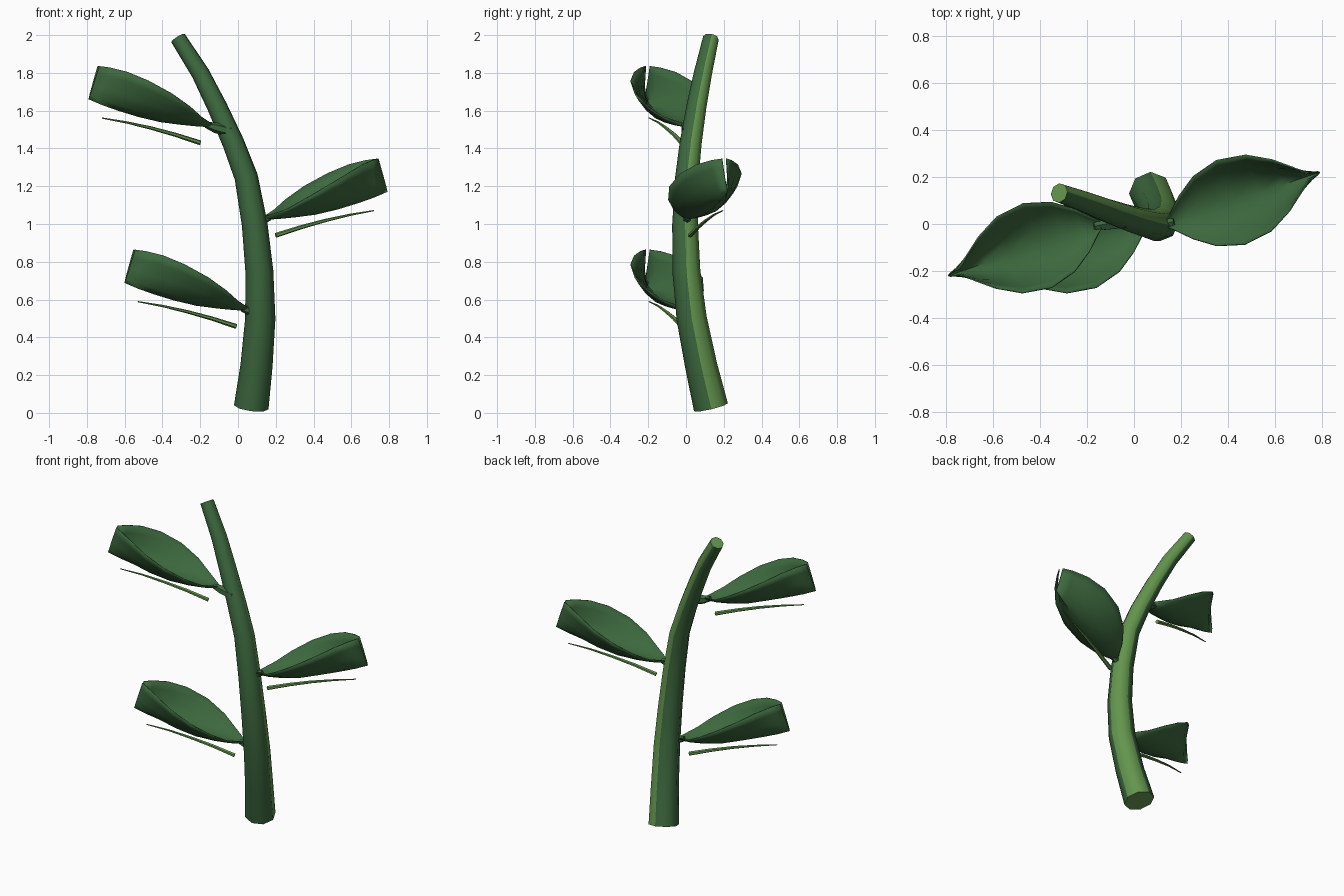
import bpy, bmesh
from math import cos, sin, pi, radians
from mathutils import Vector, Matrix

if "Cube" in bpy.data.objects:
    bpy.data.objects.remove(bpy.data.objects["Cube"])


def material(name, color):
    m = bpy.data.materials.new(name)
    m.use_nodes = True
    m.diffuse_color = color
    m.node_tree.nodes["Principled BSDF"].inputs["Base Color"].default_value = color
    return m


DARK = material("dark_green", (0.045, 0.138, 0.047, 1))
LIGHT = material("light_green", (0.125, 0.30, 0.075, 1))


def finish(name, bm, mats):
    bmesh.ops.recalc_face_normals(bm, faces=bm.faces)
    mesh = bpy.data.meshes.new(name)
    bm.to_mesh(mesh)
    bm.free()
    for m in mats:
        mesh.materials.append(m)
    ob = bpy.data.objects.new(name, mesh)
    bpy.context.collection.objects.link(ob)
    bpy.ops.object.select_all(action="DESELECT")
    ob.select_set(True)
    bpy.context.view_layer.objects.active = ob
    bpy.ops.object.shade_smooth_by_angle(angle=radians(50))
    return ob


def tube(name, path, sides, mats, stripe=()):
    """Capped tube along (x, y, z, radius) points; stripe sides and caps use the last material."""
    bm = bmesh.new()
    pts = [Vector(p[:3]) for p in path]
    rings = []
    for i, p in enumerate(pts):
        t = (pts[min(i + 1, len(pts) - 1)] - pts[max(i - 1, 0)]).normalized()
        ref = Vector((1, 0, 0)) if abs(t.x) < 0.7 else Vector((0, 0, 1))
        u = (ref - t * t.dot(ref)).normalized()
        v = t.cross(u)
        angles = [2 * pi * k / sides for k in range(sides)]
        rings.append([bm.verts.new(p + path[i][3] * (u * cos(a) + v * sin(a))) for a in angles])
    last = len(mats) - 1
    for a, b in zip(rings, rings[1:]):
        for k in range(sides):
            j = (k + 1) % sides
            f = bm.faces.new((a[k], a[j], b[j], b[k]))
            f.material_index = last if k in stripe else 0
    for ring in (rings[0], rings[-1]):
        bm.faces.new(ring).material_index = last
    return finish(name, bm, mats)


# Curved tapering stem with a pale stripe along one side
STEM = [(0.07, 0.132, 0.03, 0.092), (0.098, 0.08, 0.25, 0.085), (0.118, 0.03, 0.5, 0.08),
        (0.113, 0.002, 0.75, 0.074), (0.088, -0.005, 1.0, 0.068), (0.043, 0.005, 1.25, 0.062),
        (-0.025, 0.025, 1.43, 0.058), (-0.11, 0.055, 1.62, 0.053), (-0.20, 0.09, 1.8, 0.048),
        (-0.318, 0.132, 1.985, 0.042)]
tube("stem", STEM, 8, [DARK, LIGHT], stripe=(0, 1))

# Leaf stations: distance out, half width, midrib height, rim height, rim setback
LEAF = [(0, 0.012, -0.005, 0.01, 0), (0.085, 0.095, 0.0, 0.045, 0), (0.17, 0.155, 0.008, 0.10, 0),
        (0.285, 0.188, 0.022, 0.17, 0), (0.41, 0.17, 0.05, 0.238, 0),
        (0.52, 0.115, 0.082, 0.285, 0.01), (0.61, 0.055, 0.112, 0.308, 0.025),
        (0.686, 0.012, 0.143, 0.316, 0.055)]
ACROSS = [-1, -0.85, -0.6, -0.3, 0, 0.3, 0.6, 0.85, 1]
BEARING = Matrix.Rotation(radians(18.7), 3, "Z")


def leaf(name, place):
    # Folded blade: a boat-shaped sheet pinched together at the tip
    bm = bmesh.new()
    rows = []
    for s, w, low, high, back in LEAF:
        row = []
        for t in ACROSS:
            lift = abs(t) ** 1.7
            side = w * (1 if t > 0 else -1) * abs(t) ** 0.8 if t else 0
            p = BEARING @ Vector((s - back * lift, side, low + (high - low) * lift))
            row.append(bm.verts.new(place @ p))
        rows.append(row)
    for a, b in zip(rows, rows[1:]):
        for k in range(len(ACROSS) - 1):
            bm.faces.new((a[k], a[k + 1], b[k + 1], b[k]))
    blade = finish(name + "_blade", bm, [DARK])
    solid = blade.modifiers.new("thickness", "SOLIDIFY")
    solid.thickness = 0.006
    solid.offset = 0

    # Short stalk joining the blade to the stem
    stalk = [(-0.10, -0.01, -0.03, 0.03), (-0.02, 0, -0.01, 0.028), (0.03, 0.01, 0.005, 0.016)]
    # Loose thin vein hanging under the blade
    vein = [(0.06, 0.022, -0.09, 0.013), (0.19, 0.062, -0.048, 0.011), (0.32, 0.105, -0.012, 0.009),
            (0.45, 0.147, 0.018, 0.006), (0.58, 0.195, 0.041, 0.003)]
    for part, path, mat in (("stalk", stalk, DARK), ("vein", vein, LIGHT)):
        tube(name + "_" + part, [(*(place @ Vector(p[:3])), p[3]) for p in path], 6, [mat])


# Alternating leaves up the stem
for name, pos, turn in (("lower_leaf", (0.05, 0, 0.548), pi),
                        ("middle_leaf", (0.14, 0, 1.03), 0),
                        ("upper_leaf", (-0.14, 0, 1.52), pi)):
    leaf(name, Matrix.Translation(pos) @ Matrix.Rotation(turn, 4, "Z"))
